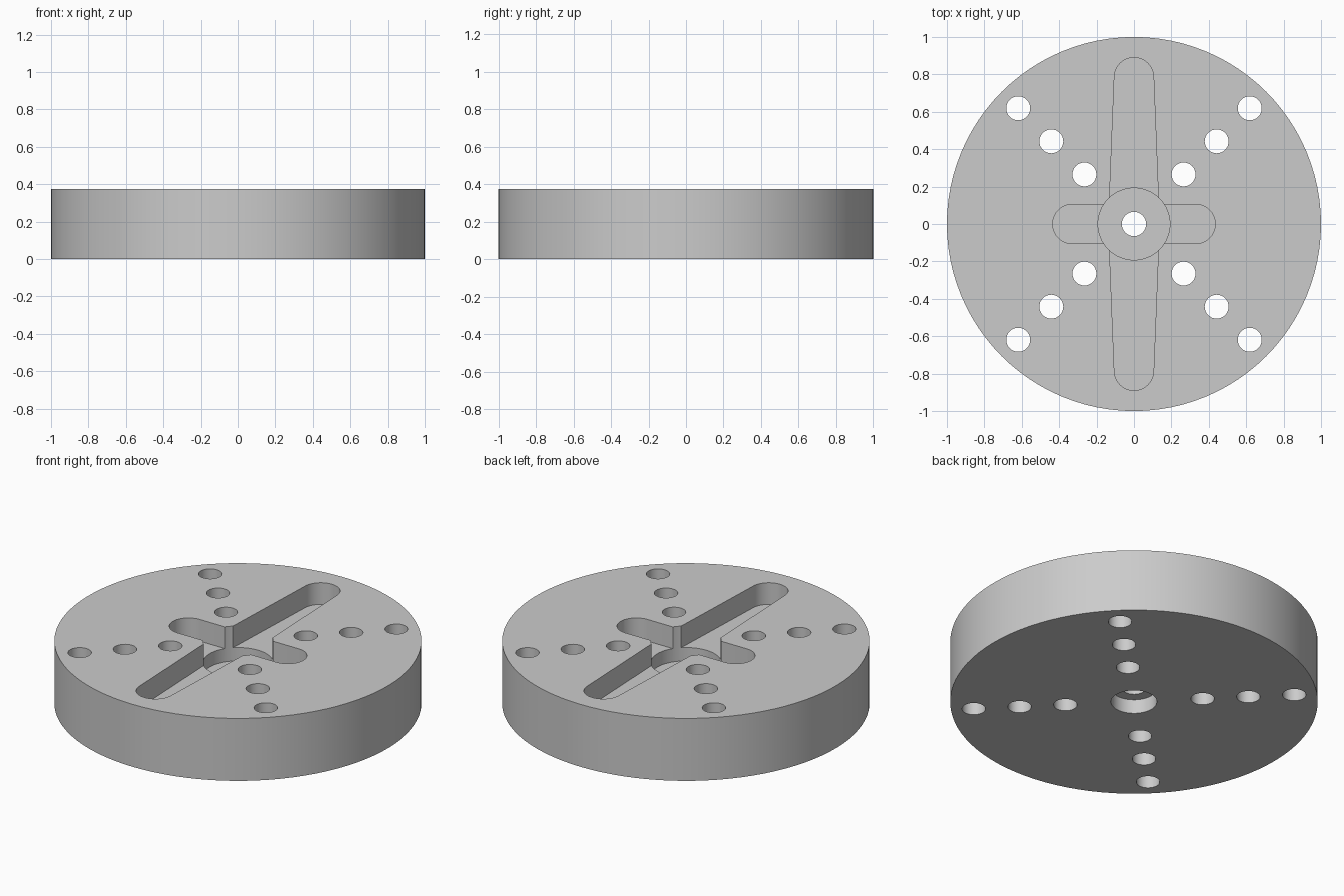
import bpy, bmesh, math

if "Cube" in bpy.data.objects:
    bpy.data.objects.remove(bpy.data.objects["Cube"])

HEIGHT = 0.375
SLOT_FLOOR = 0.245
RECESS_FLOOR = 0.165
COUNTERBORE_TOP = 0.085

grey = bpy.data.materials.new("light grey")
grey.diffuse_color = (0.6, 0.6, 0.6, 1)
grey.use_nodes = True
grey.node_tree.nodes["Principled BSDF"].inputs["Base Color"].default_value = grey.diffuse_color


def circle(r, n, cx=0, cy=0):
    return [(cx + r * math.cos(2 * math.pi * i / n),
             cy + r * math.sin(2 * math.pi * i / n)) for i in range(n)]


def slot(mid_half, end_half, cap_centre, along_y):
    """Closed outline of a two-ended slot with round caps, widest in the middle."""
    n = 20
    half = [(cap_centre + end_half * math.sin(math.pi * i / n),
             -end_half * math.cos(math.pi * i / n)) for i in range(n + 1)]
    pts = [(0, -mid_half)] + half + [(0, mid_half)] + [(-u, -v) for u, v in half]
    return [(-v, u) for u, v in pts] if along_y else pts


def prism(name, pts, z0, z1):
    """Extrude a counter-clockwise outline from z0 to z1."""
    bm = bmesh.new()
    low = [bm.verts.new((x, y, z0)) for x, y in pts]
    high = [bm.verts.new((x, y, z1)) for x, y in pts]
    bm.faces.new(low[::-1])
    bm.faces.new(high)
    n = len(pts)
    for i in range(n):
        j = (i + 1) % n
        bm.faces.new((low[i], low[j], high[j], high[i]))
    bmesh.ops.recalc_face_normals(bm, faces=bm.faces[:])
    mesh = bpy.data.meshes.new(name)
    bm.to_mesh(mesh)
    bm.free()
    ob = bpy.data.objects.new(name, mesh)
    bpy.context.collection.objects.link(ob)
    return ob


# Round disc
disc = prism("disc", circle(1.0, 96), 0, HEIGHT)
disc.data.materials.append(grey)

# Central recess, cross slots, bottom counterbore and centre bore
top = HEIGHT + 0.1
cutters = [
    prism("centre_recess", circle(0.192, 64), RECESS_FLOOR, top),
    prism("long_slot", slot(0.136, 0.105, 0.785, True), SLOT_FLOOR, top),
    prism("short_slot", slot(0.105, 0.105, 0.33, False), SLOT_FLOOR, top),
    prism("counterbore", circle(0.125, 48), -0.1, COUNTERBORE_TOP),
    prism("centre_bore", circle(0.065, 32), -0.1, top),
]
# Diagonal rows of through holes
for sx in (-1, 1):
    for sy in (-1, 1):
        for d in (0.265, 0.442, 0.619):
            cutters.append(prism("bolt_hole", circle(0.064, 32, sx * d, sy * d), -0.1, top))

for c in cutters:
    c.hide_render = True
    mod = disc.modifiers.new(c.name, 'BOOLEAN')
    mod.operation = 'DIFFERENCE'
    mod.solver = 'EXACT'
    mod.object = c

# Bake the cuts into the disc and discard the cutters
bpy.context.view_layer.update()
dg = bpy.context.evaluated_depsgraph_get()
cut = bpy.data.meshes.new_from_object(disc.evaluated_get(dg))
disc.modifiers.clear()
disc.data = cut
cut.materials.clear()
cut.materials.append(grey)
for p in cut.polygons:
    p.material_index = 0
for c in cutters:
    bpy.data.objects.remove(c, do_unlink=True)

# Smooth curved walls, sharp rims
bpy.ops.object.select_all(action='DESELECT')
disc.select_set(True)
bpy.context.view_layer.objects.active = disc
bpy.ops.object.shade_smooth_by_angle(angle=math.radians(30))
